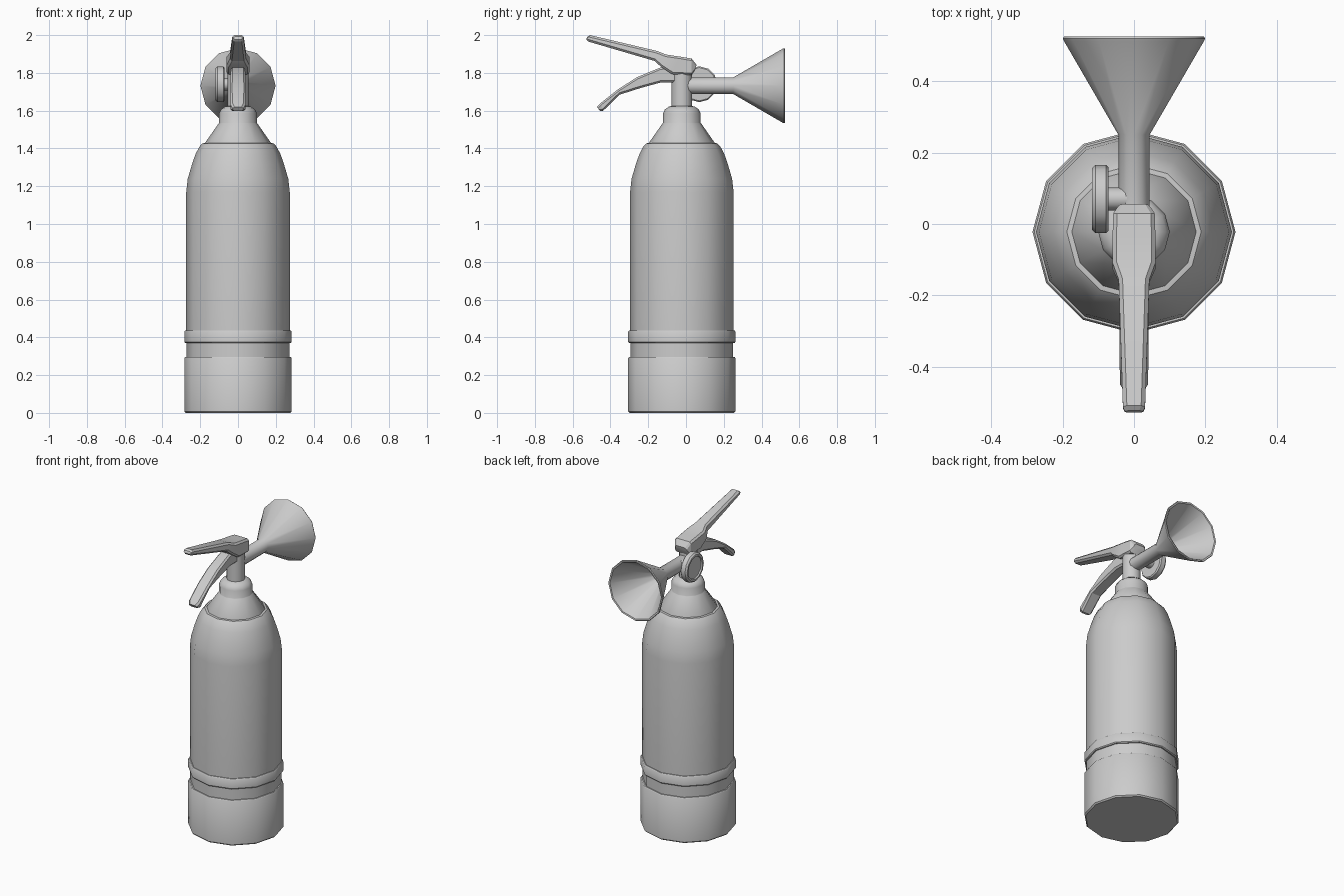
import bpy, bmesh, math
from mathutils import Matrix, Vector

if "Cube" in bpy.data.objects:
    bpy.data.objects.remove(bpy.data.objects["Cube"])

SIDES = 12
CY = -0.022  # cylinder axis in y


def finish(name, bm, angle):
    bmesh.ops.remove_doubles(bm, verts=bm.verts, dist=1e-5)
    bmesh.ops.recalc_face_normals(bm, faces=bm.faces)
    me = bpy.data.meshes.new(name)
    bm.to_mesh(me)
    bm.free()
    me.shade_smooth()
    me.set_sharp_from_angle(angle=math.radians(angle))
    ob = bpy.data.objects.new(name, me)
    bpy.context.collection.objects.link(ob)
    return ob


def skin(bm, rings):
    """Bridge successive vertex rings and cap both ends."""
    for a, b in zip(rings, rings[1:]):
        n = len(a)
        for i in range(n):
            j = (i + 1) % n
            bm.faces.new((a[i], a[j], b[j], b[i]))
    bm.faces.new(rings[0])
    bm.faces.new(rings[-1])


def lathe(name, profile, loc, axis='Z', sides=SIDES, angle=35):
    """Revolve (radius, height) pairs about the given axis through loc."""
    rot = {'Z': Matrix.Identity(3),
           'Y': Matrix.Rotation(-math.pi / 2, 3, 'X'),
           '-X': Matrix.Rotation(-math.pi / 2, 3, 'Y')}[axis]
    bm = bmesh.new()
    rings = []
    for r, h in profile:
        rings.append([bm.verts.new(rot @ Vector((
            r * math.cos(2 * math.pi * i / sides),
            r * math.sin(2 * math.pi * i / sides), h)) + Vector(loc))
            for i in range(sides)])
    skin(bm, rings)
    return finish(name, bm, angle)


def lever(name, sections, c):
    """Loft chamfered box sections (y_top, z_top, y_bottom, z_bottom, half_width)."""
    bm = bmesh.new()
    rings = []
    for yt, zt, yb, zb, w in sections:
        top, bot = Vector((0, yt, zt)), Vector((0, yb, zb))
        d = min(c / (top - bot).length, 0.35)
        corner = [(w - c, 0), (w, d), (w, 1 - d), (w - c, 1)]
        pts = corner + [(-x, t) for x, t in reversed(corner)]
        rings.append([bm.verts.new(top.lerp(bot, t) + Vector((x, 0, 0)))
                      for x, t in pts])
    skin(bm, rings)
    return finish(name, bm, 25)


# Tank with foot band, groove and raised ring
lathe("tank", [
    (0.276, 0), (0.284, 0.008), (0.284, 0.29), (0.279, 0.297),
    (0.272, 0.297), (0.272, 0.37), (0.279, 0.37), (0.284, 0.376),
    (0.284, 0.43), (0.279, 0.437), (0.274, 0.437),
    (0.274, 1.17), (0.266, 1.24), (0.244, 1.315), (0.225, 1.37),
    (0.204, 1.41), (0.188, 1.427), (0.16, 1.43)], (0, CY, 0))

# Shoulder cone and neck collar
lathe("shoulder_collar", [
    (0.174, 1.42), (0.174, 1.43), (0.102, 1.533), (0.1, 1.536),
    (0.1, 1.585), (0.09, 1.606), (0.068, 1.622), (0.05, 1.625)], (0, CY, 0))

# Valve column
lathe("valve_column", [(0.055, 1.60), (0.055, 1.81)], (0, CY, 0))

# Discharge tube and hollow horn
lathe("discharge_horn", [
    (0.044, 0.0), (0.044, 0.25), (0.196, 0.512), (0.199, 0.519),
    (0.196, 0.524), (0.186, 0.522), (0.034, 0.262)],
    (0, 0, 1.732), 'Y')

# Pressure gauge with rimmed face, plus its stem
lathe("gauge_stem", [(0.032, 0.02), (0.032, 0.076)], (0, 0.07, 1.74), '-X')
lathe("pressure_gauge", [
    (0.088, 0.071), (0.095, 0.078), (0.095, 0.108), (0.086, 0.118),
    (0.074, 0.118), (0.070, 0.110)], (0, 0.07, 1.74), '-X')

# Upper carrying lever
lever("upper_lever", [
    (-0.522, 1.992, -0.528, 1.978, 0.026),
    (-0.508, 2.000, -0.518, 1.966, 0.031),
    (-0.153, 1.916, -0.166, 1.863, 0.043),
    (-0.105, 1.897, -0.130, 1.830, 0.060),
    (-0.030, 1.886, -0.074, 1.793, 0.060),
    (0.030, 1.876, 0.030, 1.788, 0.058),
    (0.056, 1.842, 0.048, 1.815, 0.042)], 0.011)

# Lower squeeze lever
lever("lower_lever", [
    (-0.472, 1.620, -0.455, 1.598, 0.028),
    (-0.452, 1.640, -0.440, 1.598, 0.039),
    (-0.360, 1.713, -0.350, 1.685, 0.041),
    (-0.260, 1.777, -0.240, 1.720, 0.040),
    (-0.137, 1.828, -0.130, 1.750, 0.038),
    (-0.020, 1.840, -0.020, 1.750, 0.036)], 0.010)
